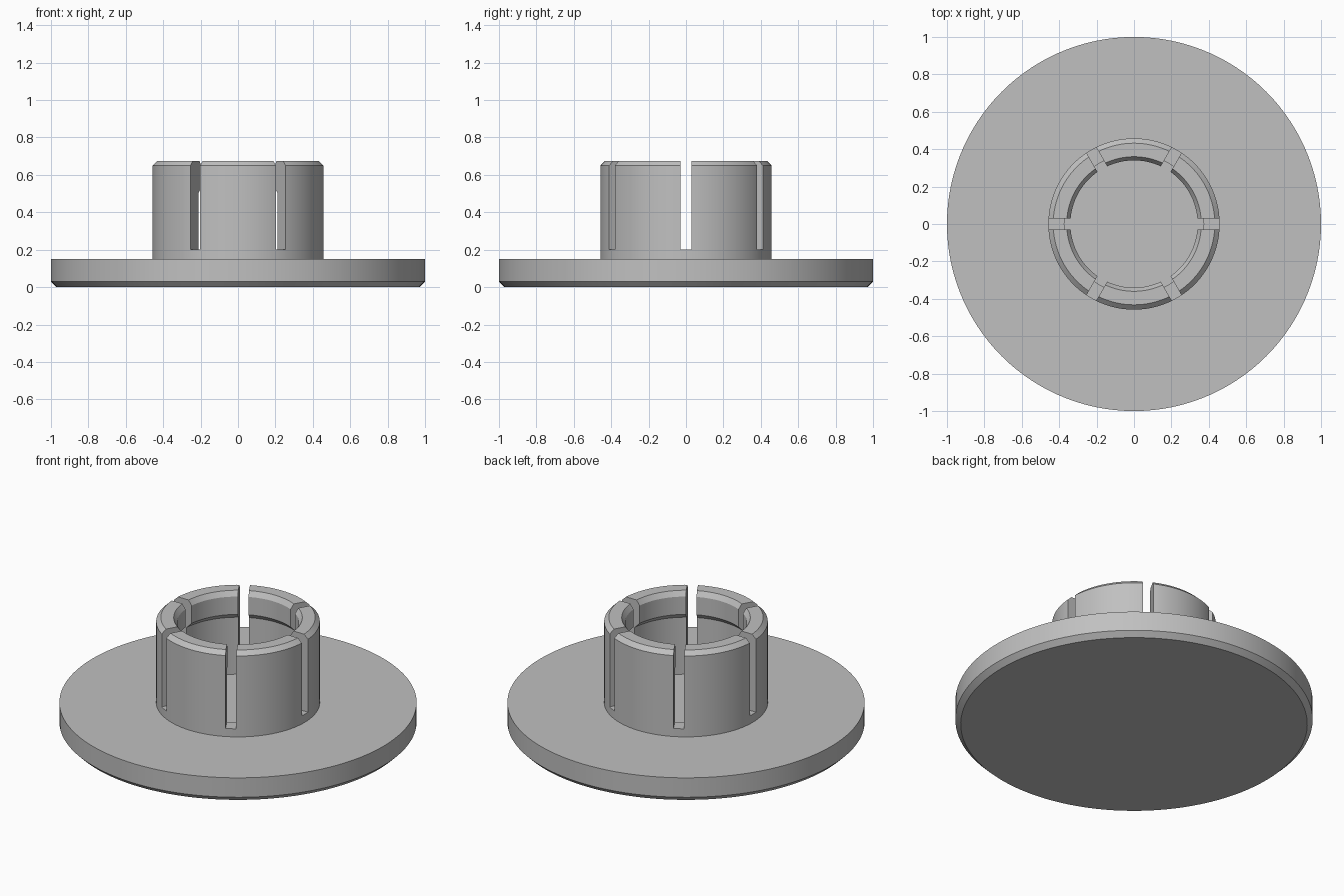
import bpy
import bmesh
import math
from mathutils import Matrix

if "Cube" in bpy.data.objects:
    bpy.data.objects.remove(bpy.data.objects["Cube"], do_unlink=True)

SEGMENTS = 120

grey = bpy.data.materials.new("plain grey")
grey.use_nodes = True
colour = (0.53, 0.53, 0.53, 1)
grey.diffuse_color = colour
grey.node_tree.nodes["Principled BSDF"].inputs["Base Color"].default_value = colour


def add_object(name, bm):
    bmesh.ops.recalc_face_normals(bm, faces=bm.faces)
    mesh = bpy.data.meshes.new(name)
    bm.to_mesh(mesh)
    bm.free()
    mesh.materials.append(grey)
    obj = bpy.data.objects.new(name, mesh)
    bpy.context.collection.objects.link(obj)
    return obj


def lathe(name, profile, closed):
    """Revolve (radius, height) points; an open profile gets flat end caps."""
    bm = bmesh.new()
    rings = []
    for r, z in profile:
        angles = [math.tau * i / SEGMENTS for i in range(SEGMENTS)]
        rings.append([bm.verts.new((r * math.cos(a), r * math.sin(a), z)) for a in angles])
    pairs = list(zip(rings, rings[1:]))
    if closed:
        pairs.append((rings[-1], rings[0]))
    else:
        bm.faces.new(rings[0])
        bm.faces.new(rings[-1])
    for low, high in pairs:
        for i in range(SEGMENTS):
            j = (i + 1) % SEGMENTS
            bm.faces.new((low[i], low[j], high[j], high[i]))
    return add_object(name, bm)


def select_only(obj):
    bpy.ops.object.select_all(action="DESELECT")
    obj.select_set(True)
    bpy.context.view_layer.objects.active = obj


# Wide disc with a bevelled lower rim
flange = lathe("base_flange", [(0.97, 0), (1, 0.03), (1, 0.15)], closed=False)

# Collar with bevelled top edges and an undercut inner lip
collar = lathe("slotted_collar", [
    (0.458, 0.14), (0.458, 0.65), (0.432, 0.675),
    (0.36, 0.675), (0.34, 0.645), (0.34, 0.535),
    (0.373, 0.502), (0.373, 0.14),
], closed=True)

# Three bars across the collar cut its six slots
cutters = []
for k in range(3):
    bm = bmesh.new()
    bmesh.ops.create_cube(bm, size=1, matrix=Matrix.Rotation(k * math.pi / 3, 4, "Z")
                          @ Matrix.Translation((0, 0, 0.5))
                          @ Matrix.Diagonal((1.2, 0.06, 0.6, 1)))
    bar = add_object("slot_cutter", bm)
    bar.hide_render = True
    cutters.append(bar)
    cut = collar.modifiers.new("slot", "BOOLEAN")
    cut.operation = "DIFFERENCE"
    cut.solver = "EXACT"
    cut.object = bar

select_only(collar)
for modifier in list(collar.modifiers):
    bpy.ops.object.modifier_apply(modifier=modifier.name)
for bar in cutters:
    bpy.data.objects.remove(bar, do_unlink=True)

# Smooth round walls, sharp bevels
for obj in (flange, collar):
    select_only(obj)
    bpy.ops.object.shade_smooth_by_angle(angle=math.radians(25))
